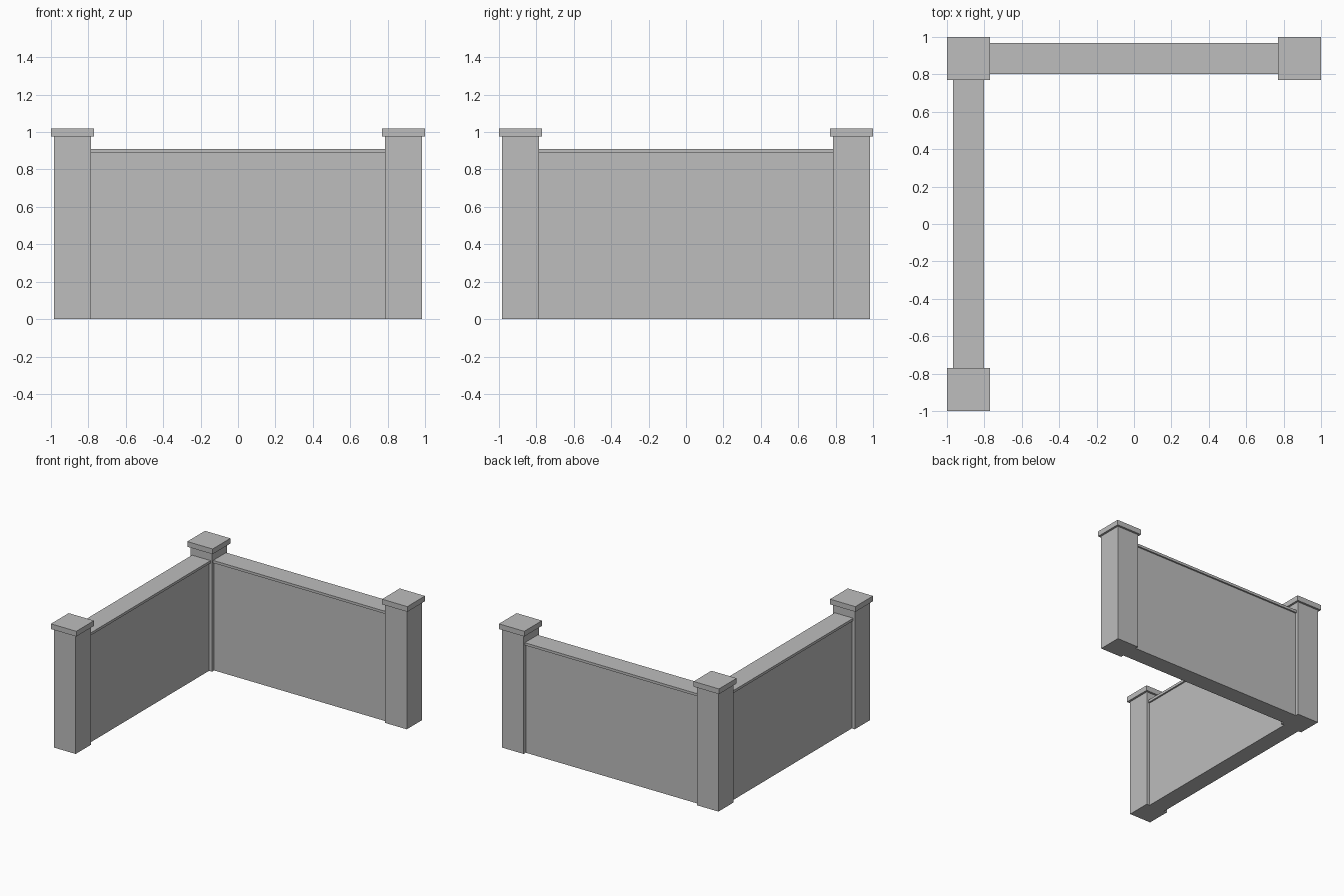
import bpy

if "Cube" in bpy.data.objects:
    bpy.data.objects.remove(bpy.data.objects["Cube"])

stone = bpy.data.materials.new("light_grey_stone")
stone.diffuse_color = (0.51, 0.51, 0.51, 1)
stone.use_nodes = True
stone.node_tree.nodes["Principled BSDF"].inputs["Base Color"].default_value = stone.diffuse_color

C = 0.885  # distance of the post centres from the middle


def box(name, x, y, z):
    """Box from (min, max) ranges on each axis."""
    bpy.ops.mesh.primitive_cube_add(size=1, location=[(a + b) / 2 for a, b in (x, y, z)])
    ob = bpy.context.object
    ob.name = name
    ob.scale = [b - a for a, b in (x, y, z)]
    bpy.ops.object.transform_apply(location=False, rotation=False, scale=True)
    ob.data.materials.append(stone)


def around(c, half):
    return (c - half, c + half)


# Square posts with overhanging flat caps
for label, x, y in (("corner", -C, C), ("right", C, C), ("front", -C, -C)):
    box(label + "_post", around(x, 0.098), around(y, 0.098), (0, 0.98))
    box(label + "_post_cap", around(x, 0.115), around(y, 0.115), (0.976, 1.019))

# Wall panels and their thin coping, spanning between the posts
span = (-0.80, 0.80)
for part, half, z in (("wall", 0.071, (0, 0.889)), ("coping", 0.084, (0.888, 0.909))):
    box("back_" + part, span, around(C, half), z)
    box("left_" + part, around(-C, half), span, z)
